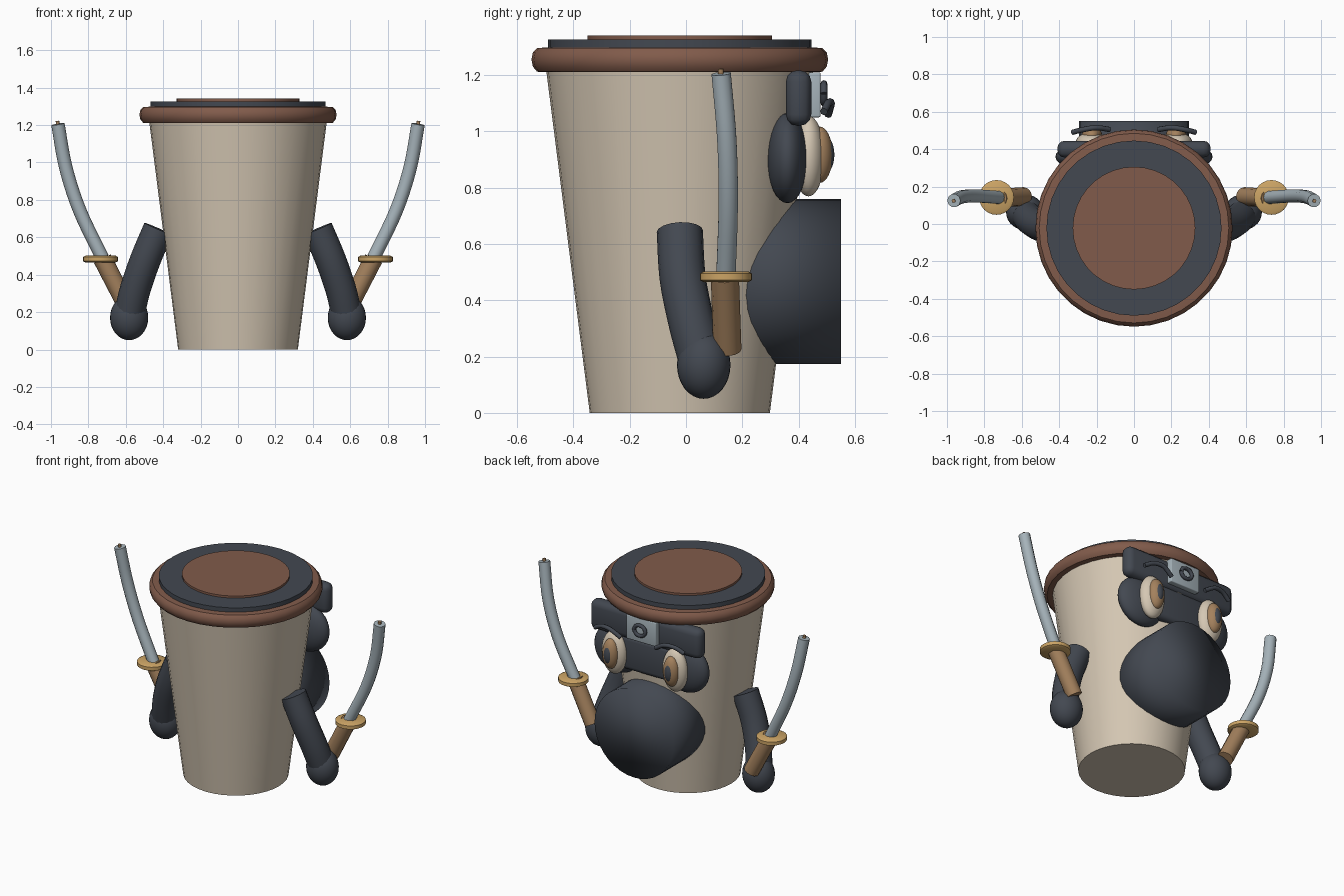
import bpy, bmesh, math
from mathutils import Vector, Matrix

if "Cube" in bpy.data.objects:
    bpy.data.objects.remove(bpy.data.objects["Cube"])

CY = -0.022  # cup axis


def mat(name, rgb):
    m = bpy.data.materials.new(name)
    m.diffuse_color = (*rgb, 1)
    m.use_nodes = True
    m.node_tree.nodes["Principled BSDF"].inputs["Base Color"].default_value = m.diffuse_color
    return m


CREAM = mat("cream", (0.66, 0.57, 0.45))
BROWN = mat("brown", (0.22, 0.105, 0.07))
DARK = mat("charcoal", (0.056, 0.065, 0.082))
STEEL = mat("steel", (0.38, 0.45, 0.49))
TAN = mat("tan", (0.37, 0.22, 0.11))
GOLD = mat("gold", (0.60, 0.37, 0.13))


def finish(name, bm, m, smooth=35):
    bmesh.ops.recalc_face_normals(bm, faces=bm.faces)
    me = bpy.data.meshes.new(name)
    bm.to_mesh(me)
    bm.free()
    o = bpy.data.objects.new(name, me)
    bpy.context.collection.objects.link(o)
    me.materials.append(m)
    bpy.ops.object.select_all(action='DESELECT')
    o.select_set(True)
    bpy.context.view_layer.objects.active = o
    bpy.ops.object.shade_smooth_by_angle(angle=math.radians(smooth))
    return o


def skin(bm, rings):
    """Bridge rings of points and cap both ends."""
    rings = [[bm.verts.new(p) for p in r] for r in rings]
    n = len(rings[0])
    for a, b in zip(rings, rings[1:]):
        for i in range(n):
            bm.faces.new((a[i], a[(i + 1) % n], b[(i + 1) % n], b[i]))
    bm.faces.new(rings[0])
    bm.faces.new(rings[-1])


def lathe(name, profile, m, centre=(0, CY), seg=36):
    bm = bmesh.new()
    ang = [2 * math.pi * i / seg for i in range(seg)]
    skin(bm, [[(centre[0] + r * math.cos(a), centre[1] + r * math.sin(a), z) for a in ang]
              for r, z in profile])
    return finish(name, bm, m)


def spline(pts, steps):
    """Smooth path through the given points."""
    p = [Vector(q) for q in pts]
    p = [2 * p[0] - p[1]] + p + [2 * p[-1] - p[-2]]
    out = []
    for i in range(1, len(p) - 2):
        a, b, c, d = p[i - 1:i + 3]
        for k in range(steps):
            t = k / steps
            out.append(0.5 * (2 * b + (c - a) * t + (2 * a - 5 * b + 4 * c - d) * t * t
                              + (3 * b - a - 3 * c + d) * t ** 3))
    return out + [p[-2]]


def tube(name, pts, r, m, sides=16, steps=4):
    path = spline(pts, steps)
    bm = bmesh.new()
    rings = []
    for i, c in enumerate(path):
        t = (path[min(i + 1, len(path) - 1)] - path[max(i - 1, 0)]).normalized()
        ref = Vector((0, 1, 0)) if abs(t.y) < 0.8 else Vector((0, 0, 1))
        u = t.cross(ref).normalized()
        v = t.cross(u)
        rings.append([c + r * (math.cos(a) * u + math.sin(a) * v)
                      for a in [2 * math.pi * k / sides for k in range(sides)]])
    skin(bm, rings)
    return finish(name, bm, m, 50)


def ball(name, c, s, m):
    bm = bmesh.new()
    bmesh.ops.create_uvsphere(bm, u_segments=28, v_segments=16, radius=1,
                              matrix=Matrix.Translation(c) @ Matrix.Diagonal((*s, 1)))
    return finish(name, bm, m)


def box(name, lo, hi, m, bevel):
    bm = bmesh.new()
    lo, hi = Vector(lo), Vector(hi)
    bmesh.ops.create_cube(bm, size=1, matrix=Matrix.Translation((lo + hi) / 2)
                          @ Matrix.Diagonal((*(hi - lo), 1)))
    bmesh.ops.bevel(bm, geom=bm.edges[:], offset=bevel, segments=3, profile=0.5,
                    affect='EDGES')
    return finish(name, bm, m)


# Cup and lid
lathe("cup", [(0.32, 0), (0.475, 1.22)], CREAM)
lathe("lid_rim", [(0.47, 1.21), (0.507, 1.212), (0.522, 1.23), (0.527, 1.255),
                  (0.522, 1.28), (0.507, 1.296), (0.46, 1.299)], BROWN)
lathe("lid_disc", [(0.468, 1.29), (0.468, 1.327)], DARK)
lathe("lid_centre", [(0.328, 1.32), (0.328, 1.341)], BROWN)

# Round face covering: a cylinder pointing backwards out of the cup
bm = bmesh.new()
bmesh.ops.create_cone(bm, cap_ends=True, segments=36, radius1=0.293, radius2=0.293, depth=0.45,
                      matrix=Matrix.Translation((0, 0.325, 0.467))
                      @ Matrix.Rotation(math.pi / 2, 4, 'X'))
finish("face_cover", bm, DARK, 180)

# Headband with plate and a plain ring
box("headband", (-0.41, 0.355, 1.02), (0.41, 0.445, 1.217), DARK, 0.04)
box("headband_plate", (-0.11, 0.43, 1.05), (0.11, 0.478, 1.21), STEEL, 0.006)
ring = [(0.042 * math.cos(a), 0.49, 1.135 + 0.035 * math.sin(a))
        for a in [math.pi * k / 4 for k in range(9)]]
tube("plate_ring", ring, 0.012, DARK, 8, 2)

# Mask behind the eyes
box("mask_bridge", (-0.22, 0.3, 0.81), (0.22, 0.432, 1.04), DARK, 0.03)

for side, s in (("right", 1), ("left", -1)):
    # Eyes and brows
    ball("mask_" + side, (s * 0.25, 0.36, 0.905), (0.17, 0.072, 0.16), DARK)
    ball("eye_" + side, (s * 0.225, 0.435, 0.912), (0.087, 0.057, 0.143), CREAM)
    ball("iris_" + side, (s * 0.225, 0.475, 0.917), (0.054, 0.046, 0.1), TAN)
    ball("pupil_" + side, (s * 0.225, 0.495, 0.917), (0.032, 0.032, 0.065), DARK)
    tube("brow_" + side, [(s * 0.13, 0.505, 1.06), (s * 0.2, 0.515, 1.1),
                          (s * 0.27, 0.505, 1.1), (s * 0.33, 0.49, 1.07)], 0.014, DARK, 8)
    # Arm and hand
    tube("arm_" + side, [(s * 0.425, -0.022, 0.645), (s * 0.495, -0.012, 0.48),
                         (s * 0.55, 0.02, 0.32), (s * 0.58, 0.055, 0.19)], 0.082, DARK)
    ball("hand_" + side, (s * 0.582, 0.063, 0.17), (0.102, 0.095, 0.12), DARK)
    # Sword
    tube("sword_grip_" + side, [(s * 0.59, 0.147, 0.225), (s * 0.725, 0.138, 0.485)],
         0.05, TAN, 12, 1)
    lathe("sword_guard_" + side, [(0.08, 0.465), (0.093, 0.472), (0.093, 0.495), (0.08, 0.502)],
          GOLD, (s * 0.735, 0.142), 24)
    tube("sword_blade_" + side, [(s * 0.725, 0.142, 0.49), (s * 0.845, 0.15, 0.74),
                                 (s * 0.92, 0.145, 0.97), (s * 0.963, 0.125, 1.205)],
         0.036, STEEL, 10, 5)
    tube("sword_tip_" + side, [(s * 0.962, 0.125, 1.19), (s * 0.965, 0.123, 1.222)],
         0.01, TAN, 8, 1)
